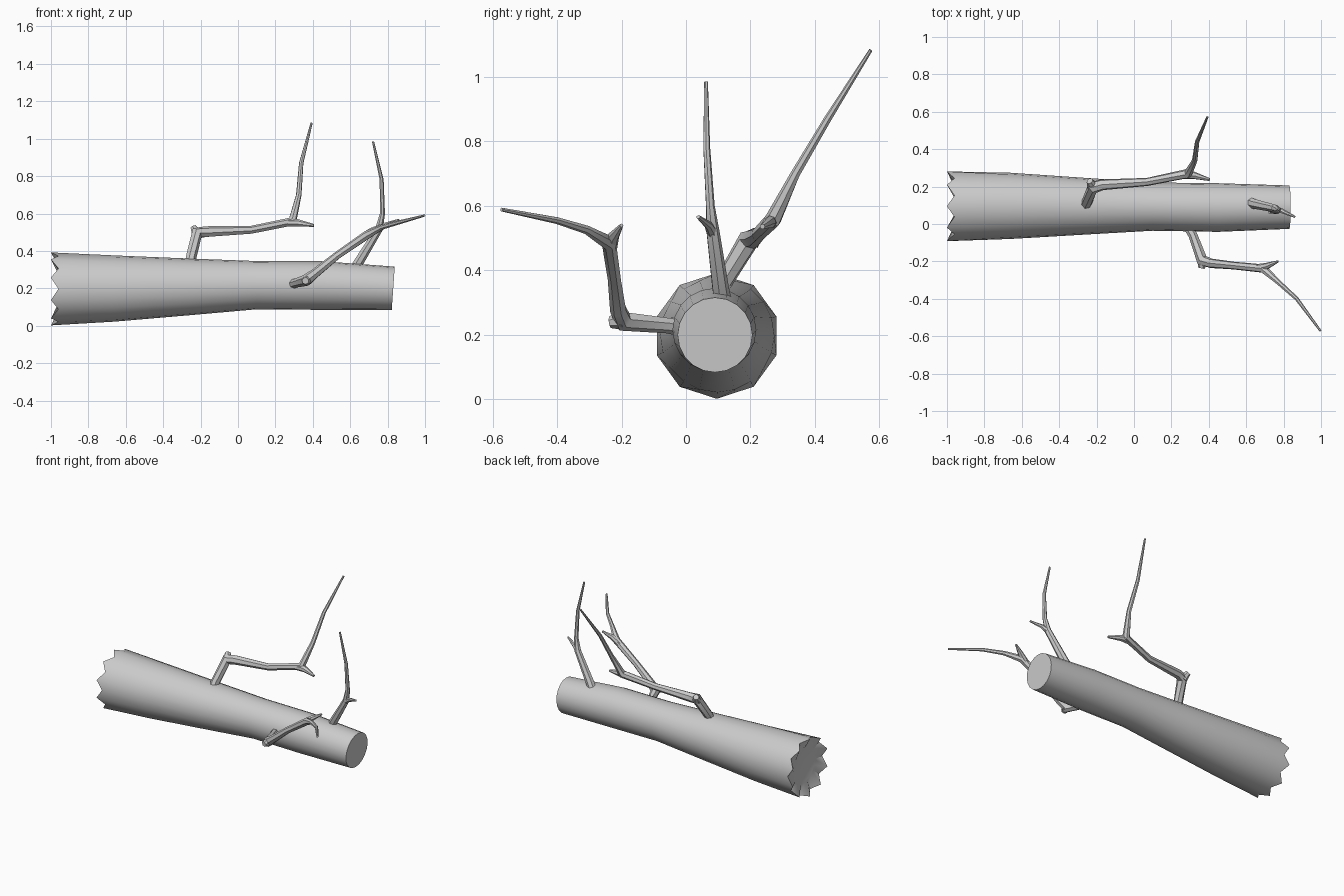
import bpy, bmesh, math
from mathutils import Vector


def finish(bm, name):
    bmesh.ops.recalc_face_normals(bm, faces=bm.faces)
    mesh = bpy.data.meshes.new(name)
    bm.to_mesh(mesh)
    bm.free()
    obj = bpy.data.objects.new(name, mesh)
    bpy.context.collection.objects.link(obj)
    bpy.ops.object.select_all(action='DESELECT')
    obj.select_set(True)
    bpy.context.view_layer.objects.active = obj
    bpy.ops.object.shade_smooth_by_angle(angle=math.radians(40))
    return obj


def bridge(bm, rings):
    n = len(rings[0])
    for a, b in zip(rings, rings[1:]):
        for i in range(n):
            j = (i + 1) % n
            bm.faces.new((a[i], a[j], b[j], b[i]))


def tube(bm, path, sides=7):
    """Tapered tube through (x, y, z, radius) points."""
    pts = [Vector(p[:3]) for p in path]
    rings, u = [], None
    for k, p in enumerate(pts):
        d_in = (p - pts[max(k - 1, 0)]).normalized()
        d_out = (pts[min(k + 1, len(pts) - 1)] - p).normalized()
        t = (d_in + d_out).normalized()
        if u is None:
            u = t.orthogonal()
        u = (u - t * u.dot(t)).normalized()
        v = t.cross(u)
        r = path[k][3]
        angles = [2 * math.pi * i / sides for i in range(sides)]
        rings.append([bm.verts.new(p + r * (math.cos(a) * u + math.sin(a) * v)) for a in angles])
    bridge(bm, rings)
    bm.faces.new(rings[0])
    bm.faces.new(rings[-1])


def branch(name, *paths):
    bm = bmesh.new()
    for path in paths:
        tube(bm, path)
    return finish(bm, name)


# Trunk: tapered log, sawn at the thin end, splintered at the thick end
SIDES = 20
sections = [(-0.66, 0.097, 0.199, 0.177), (-0.25, 0.095, 0.208, 0.151),
            (0.1, 0.093, 0.217, 0.129), (0.45, 0.088, 0.215, 0.130),
            (0.83, 0.09, 0.2, 0.116)]
bm = bmesh.new()


def ring(x, y, z, r, shift=lambda i, c: 0):
    verts = []
    for i in range(SIDES):
        a = 2 * math.pi * i / SIDES
        c, s = math.cos(a), math.sin(a)
        verts.append(bm.verts.new((x + shift(i, s), y + r * c, z + r * s)))
    return verts


rings = [ring(-0.955, 0.095, 0.198, 0.115),
         ring(-1, 0.095, 0.197, 0.195, lambda i, s: 0.04 * (1 - i % 2))]
for v in rings[1][::2]:
    v.co.y += (0.095 - v.co.y) * 0.05
    v.co.z += (0.197 - v.co.z) * 0.05
rings += [ring(*s) for s in sections[:-1]]
rings.append(ring(*sections[-1], lambda i, s: 0.008 * s))
bridge(bm, rings)
bm.faces.new(rings[0])
bm.faces.new(rings[-1])
finish(bm, "trunk")

# Rear branch: crooked elbow, long run, upright twig and a broken stub
branch("rear_branch",
       [(-0.262, 0.09, 0.31, 0.029), (-0.25, 0.12, 0.37, 0.029),
        (-0.22, 0.195, 0.495, 0.034), (-0.17, 0.21, 0.502, 0.03),
        (0.07, 0.225, 0.512, 0.022), (0.29, 0.27, 0.557, 0.026),
        (0.325, 0.34, 0.70, 0.015), (0.338, 0.44, 0.87, 0.012),
        (0.393, 0.573, 1.083, 0.006)],
       [(-0.22, 0.2, 0.49, 0.03), (-0.237, 0.23, 0.525, 0.018)],
       [(0.25, 0.262, 0.55, 0.022), (0.32, 0.26, 0.55, 0.02),
        (0.405, 0.237, 0.536, 0.008)])

# Upright branch near the thin end
branch("upright_branch",
       [(0.61, 0.12, 0.28, 0.028), (0.645, 0.107, 0.34, 0.027),
        (0.755, 0.083, 0.52, 0.021), (0.772, 0.075, 0.60, 0.014),
        (0.768, 0.064, 0.78, 0.011), (0.722, 0.062, 0.985, 0.006)],
       [(0.745, 0.085, 0.51, 0.019), (0.79, 0.07, 0.54, 0.013),
        (0.86, 0.038, 0.566, 0.006)])

# Front branch: reaches out, bends upward and forks
branch("front_branch",
       [(0.27, 0.02, 0.215, 0.026), (0.315, -0.06, 0.23, 0.025),
        (0.365, -0.195, 0.243, 0.032), (0.41, -0.21, 0.278, 0.026),
        (0.53, -0.222, 0.375, 0.021), (0.69, -0.238, 0.485, 0.024),
        (0.77, -0.31, 0.527, 0.014), (0.87, -0.40, 0.555, 0.011),
        (0.997, -0.572, 0.589, 0.006)],
       [(0.37, -0.195, 0.245, 0.03), (0.36, -0.235, 0.24, 0.019)],
       [(0.66, -0.235, 0.465, 0.021), (0.71, -0.225, 0.505, 0.018),
        (0.77, -0.2, 0.54, 0.006)])
